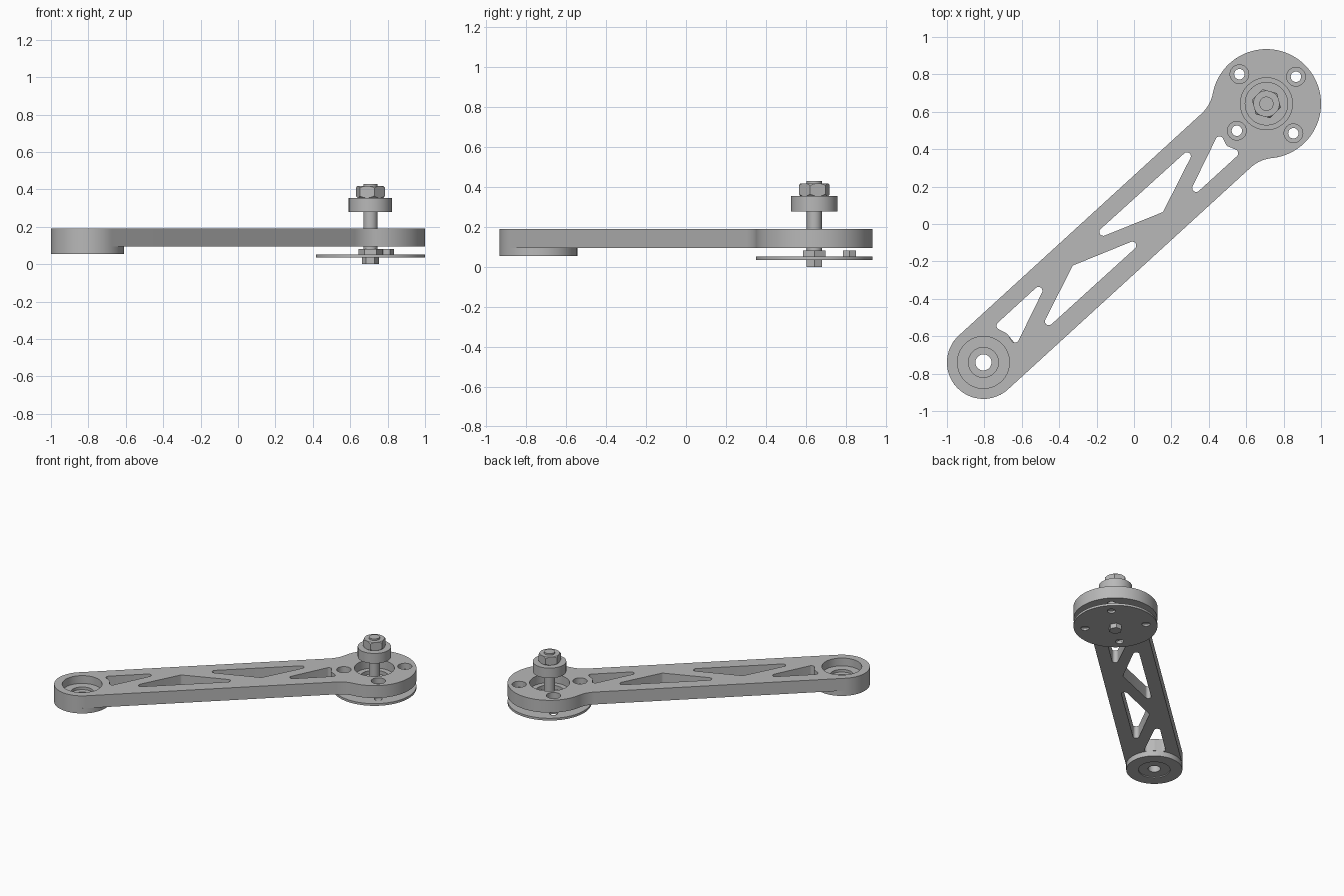
import bpy, bmesh, math
from mathutils import Vector, Matrix

if "Cube" in bpy.data.objects:
    bpy.data.objects.remove(bpy.data.objects["Cube"])

HEAD, FOOT = Vector((0.708, 0.643)), Vector((-0.805, -0.74))
HEAD_R, FOOT_R, FILLET = 0.292, 0.195, 0.2
ARM_LOW, ARM_TOP = 0.095, 0.19
AXIS = HEAD - FOOT
TILT = math.atan2(AXIS.y, AXIS.x)

grey = bpy.data.materials.new("plain grey")
grey.use_nodes = True
grey.diffuse_color = (0.48, 0.48, 0.48, 1)
grey.node_tree.nodes["Principled BSDF"].inputs["Base Color"].default_value = (0.48, 0.48, 0.48, 1)


def arc(center, r, a0, a1, n):
    return [Vector((center[0] + r * math.cos(a0 + (a1 - a0) * i / n),
                    center[1] + r * math.sin(a0 + (a1 - a0) * i / n))) for i in range(n + 1)]


def prism(name, points, low, high):
    """Extrude a closed flat outline between two heights."""
    bm = bmesh.new()
    bm.faces.new([bm.verts.new((p.x, p.y, low)) for p in points])
    bmesh.ops.remove_doubles(bm, verts=bm.verts[:], dist=0.0005)
    up = bmesh.ops.extrude_face_region(bm, geom=bm.faces[:])
    bmesh.ops.translate(bm, vec=(0, 0, high - low),
                        verts=[v for v in up["geom"] if isinstance(v, bmesh.types.BMVert)])
    bmesh.ops.recalc_face_normals(bm, faces=bm.faces[:])
    mesh = bpy.data.meshes.new(name)
    bm.to_mesh(mesh)
    bm.free()
    mesh.materials.append(grey)
    ob = bpy.data.objects.new(name, mesh)
    bpy.context.collection.objects.link(ob)
    return ob


def disc(name, center, r, low, high, sides=64, turn=0.0):
    return prism(name, arc(center, r, turn, turn + math.tau, sides)[:-1], low, high)


def carve(ob, cutters, operation="DIFFERENCE"):
    """Apply boolean cutters, then throw them away."""
    for c in cutters:
        c.hide_render = True
        mod = ob.modifiers.new("carve", "BOOLEAN")
        mod.object, mod.operation, mod.solver = c, operation, "EXACT"
    dg = bpy.context.evaluated_depsgraph_get()
    mesh = bpy.data.meshes.new_from_object(ob.evaluated_get(dg))
    ob.modifiers.clear()
    ob.data = mesh
    for c in cutters:
        bpy.data.objects.remove(c)


def rounded(corners, r=0.021):
    """Round every corner of a polygon with a fillet."""
    out, n = [], len(corners)
    for i in range(n):
        p = Vector(corners[i])
        a = (Vector(corners[i - 1]) - p).normalized()
        b = (Vector(corners[(i + 1) % n]) - p).normalized()
        half = a.angle(b) / 2
        c = p + (a + b).normalized() * r / math.sin(half)
        t = r / math.tan(half)
        start, end = p + a * t - c, p + b * t - c
        a0, a1 = math.atan2(start.y, start.x), math.atan2(end.y, end.x)
        sweep = (a1 - a0 + math.pi) % math.tau - math.pi
        out += arc(c, r, a0, a0 + sweep, 8)
    return out


# Arm outline: head circle, fillets and tangent foot circle
offset = FOOT_R + FILLET
back = math.sqrt((HEAD_R + FILLET) ** 2 - offset ** 2)
phi = math.atan2(offset, -back)
half_pi = math.pi / 2
outline = arc((0, 0), HEAD_R, -phi, phi, 64)
outline += arc((-back, offset), FILLET, phi - math.pi, -half_pi, 10)
outline += arc((-AXIS.length, 0), FOOT_R, half_pi, 3 * half_pi, 40)
outline += arc((-back, -offset), FILLET, half_pi, math.pi - phi, 10)
spin = Matrix.Rotation(TILT, 2)
arm = prism("arm", [spin @ p + HEAD for p in outline], ARM_LOW, ARM_TOP)

# Truss windows through the arm
windows = [
    [(0.353, 0.454), (-0.266, -0.106), (0.155, 0.064)],
    [(0.093, -0.051), (-0.327, -0.222), (-0.526, -0.613)],
    [(-0.443, -0.267), (-0.75, -0.548), (-0.676, -0.588), (-0.634, -0.657)],
    [(0.265, 0.102), (0.575, 0.385), (0.495, 0.418), (0.457, 0.495)],
]
cutters = [prism("window_cutter", rounded(w), 0.05, 0.25) for w in windows]

# Counterbored screw holes, head pocket and stepped foot pocket
screws = [HEAD + 0.214 * Vector((math.cos(TILT + k * half_pi), math.sin(TILT + k * half_pi)))
          for k in range(4)]
for s in screws:
    cutters += [disc("screw_cutter", s, 0.028, 0.05, 0.25, 24),
                disc("counterbore_cutter", s, 0.05, 0.145, 0.25, 32)]
cutters += [disc("head_pocket_cutter", HEAD, 0.139, 0.125, 0.25),
            disc("head_bore_cutter", HEAD, 0.1, 0.05, 0.25),
            disc("foot_pocket_cutter", FOOT, 0.139, 0.13, 0.25),
            disc("foot_step_cutter", FOOT, 0.08, 0.11, 0.25),
            disc("foot_bore_cutter", FOOT, 0.043, 0.02, 0.25, 32)]
carve(arm, cutters)

# Raised boss under the foot
boss = disc("foot_boss", FOOT, FOOT_R, 0.055, ARM_LOW, 80)
carve(boss, [disc("boss_bore_cutter", FOOT, 0.043, 0.02, 0.15, 32),
             disc("boss_recess_cutter", FOOT, 0.11, 0.02, 0.063)])

# Thin cover plate below the head
plate = disc("cover_plate", HEAD, HEAD_R, 0.035, 0.052, 96)
carve(plate, [disc("plate_cutter", s, 0.028, 0, 0.1, 24) for s in screws])

# Centre bolt with its collar and nuts
shaft = disc("bolt_shaft", HEAD, 0.038, 0.03, 0.43, 32)
bolt_head = disc("bolt_head", HEAD, 0.046, 0.0, 0.035, 6)
lower_nut = disc("lower_nut", HEAD, 0.065, 0.052, 0.082, 6)
side_spacer = disc("side_spacer", HEAD + Vector((0.087, 0.177)), 0.038, 0.052, 0.082, 6)
collar = disc("bearing_collar", HEAD, 0.116, 0.278, 0.355)

# Top nut: hexagon trimmed by a chamfered disc
top_nut = disc("top_nut", HEAD, 0.08, 0.355, 0.418, 6, math.pi / 4)
trim = disc("nut_trim", HEAD, 0.082, 0.354, 0.419, 48)
bm = bmesh.new()
bm.from_mesh(trim.data)
rims = [e for e in bm.edges if abs(e.verts[0].co.z - e.verts[1].co.z) < 0.001]
bmesh.ops.bevel(bm, geom=rims, offset=0.013, segments=1, affect="EDGES")
bm.to_mesh(trim.data)
bm.free()
carve(top_nut, [trim], "INTERSECT")

# Smooth the round walls, keep the edges sharp
bpy.ops.object.select_all(action="DESELECT")
parts = [arm, boss, plate, shaft, bolt_head, lower_nut, side_spacer, collar, top_nut]
for ob in parts:
    ob.select_set(True)
bpy.context.view_layer.objects.active = arm
bpy.ops.object.shade_smooth_by_angle(angle=math.radians(30))
